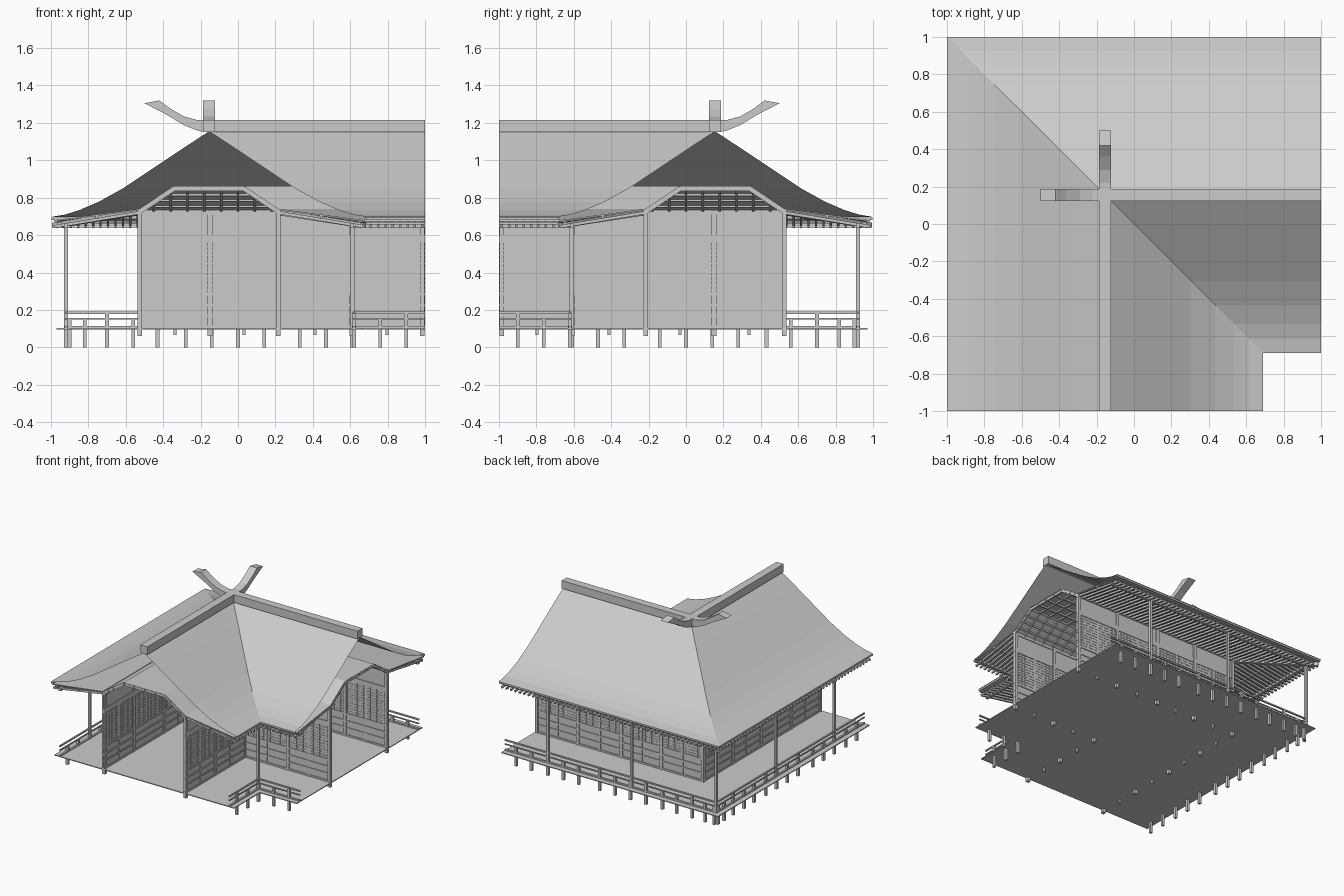
import bpy, bmesh
from mathutils import Vector

if "Cube" in bpy.data.objects:
    bpy.data.objects.remove(bpy.data.objects["Cube"])

# The building is an L-shaped corner, symmetric about the diagonal:
# (u, v, z) lies on one wing and (-v, -u, z) is its twin on the other wing.

def finish(bm, name, solid=True):
    if solid:
        bmesh.ops.recalc_face_normals(bm, faces=bm.faces)
    me = bpy.data.meshes.new(name)
    bm.to_mesh(me)
    bm.free()
    ob = bpy.data.objects.new(name, me)
    bpy.context.collection.objects.link(ob)
    return ob

def sweep(bm, prof, closed=True, end=1.0):
    """Run a (u, z) profile around the mitred corner."""
    rows = [[bm.verts.new(p) for p in ((u, -end, z), (u, -u, z), (end, -u, z))] for u, z in prof]
    n = len(rows)
    for i in range(n if closed else n - 1):
        a, b = rows[i], rows[(i + 1) % n]
        for k in (0, 1):
            bm.faces.new((a[k], b[k], b[k + 1], a[k + 1]))
    if closed:
        for k in (0, 2):
            bm.faces.new([r[k] for r in rows])

def bar(bm, u, z, w, h, end=1.0):
    sweep(bm, [(u - w/2, z - h/2), (u + w/2, z - h/2), (u + w/2, z + h/2), (u - w/2, z + h/2)], end=end)

def beam(bm, p, q, w, h, twin=True):
    """Rectangular stick from p to q, with its twin on the other wing."""
    p, q = Vector(p), Vector(q)
    d = (q - p).normalized()
    side = d.cross(Vector((0, 0, 1)))
    side = side.normalized() if side.length > 1e-4 else Vector((1, 0, 0))
    up = side.cross(d)
    corners = [(-1, -1), (1, -1), (1, 1), (-1, 1)]
    pts = [[e + side*w/2*a + up*h/2*b for a, b in corners] for e in (p, q)]
    for mirrored in ((0, 1) if twin else (0,)):
        r = [[bm.verts.new((-c.y, -c.x, c.z) if mirrored else c) for c in ring] for ring in pts]
        for i in range(4):
            j = (i + 1) % 4
            bm.faces.new((r[0][i], r[0][j], r[1][j], r[1][i]))
        bm.faces.new(r[0])
        bm.faces.new(r[1])

def clipped(bm, a, b, v, w, h):
    """Beam across a wing from (u, z) a to b, cut at the mitre u = -v."""
    (u0, z0), (u1, z1) = a, b
    lim = min(u1, -v)
    if lim - u0 > 0.01:
        t = (lim - u0) / (u1 - u0)
        beam(bm, (u0, v, z0), (lim, v, z0 + (z1 - z0)*t), w, h)

def steps(a, b, d):
    n = round((b - a) / d)
    return [a + (b - a)*i/n for i in range(n + 1)]

MID = -0.155

# Curved roof sheet, open at both wing ends
half = [(.845, .697), (.77, .71), (.69, .735), (.59, .778), (.46, .85), (.3, .957), (.15, 1.057), (0, 1.155)]
roof = [(MID - d, z) for d, z in half] + [(MID + d, z) for d, z in half[-2::-1]]
bm = bmesh.new()
sweep(bm, roof, closed=False)
bmesh.ops.reverse_faces(bm, faces=[f for f in bm.faces if f.normal.z < 0])
for f in bm.faces:
    f.normal_update()
    if f.normal.z < 0:
        f.normal_flip()
finish(bm, "roof", False)

# Ridge cap
bm = bmesh.new()
bar(bm, MID, 1.183, .065, .065)
finish(bm, "ridge_cap")

# Upswept ridge horns
horn = [(-.185, 1.152), (-.22, 1.16), (-.29, 1.188), (-.38, 1.243), (-.50, 1.305), (-.42, 1.32),
        (-.36, 1.275), (-.29, 1.235), (-.22, 1.216), (-.185, 1.215)]
bm = bmesh.new()
for twin in (0, 1):
    sides = []
    for v in (.122, .187):
        sides.append([bm.verts.new((-v, -u, z) if twin else (u, v, z)) for u, z in horn])
    a, b = sides
    bm.faces.new(a)
    bm.faces.new(b)
    for i in range(len(horn)):
        j = (i + 1) % len(horn)
        bm.faces.new((a[i], a[j], b[j], b[i]))
finish(bm, "ridge_horns")

# Eaves: boards, edge strips, purlins and rafters on outer and inner sides
boards, strips, rafters = bmesh.new(), bmesh.new(), bmesh.new()
for s in (-1, 1):
    e, w = MID + s*.83, MID + s*.375
    sweep(boards, [(e, .68), (w, .74), (w, .732), (e, .672)])
    bar(strips, MID + s*.835, .687, .015, .014)
    bar(strips, MID + s*.80, .664, .02, .012)
    bar(strips, MID + s*.765, .652, .022, .024)
    bar(strips, MID + s*.60, .694, .014, .014)
    lo, hi = (e, .645), (w, .72)
    ends = (lo, hi) if s < 0 else (hi, lo)
    for v in steps(-.985, .975 if s < 0 else -.24, .04):
        clipped(rafters, *ends, v, .013, .016)
    beam(rafters, (e, -e, .652), (w, -w, .722), .025, .03, twin=False)
finish(boards, "eave_boards")
finish(strips, "eave_beams")
finish(rafters, "eave_rafters")

# Coved ceiling with its rib lattice
cove = [(-.53, .735), (-.34, .862), (.03, .862), (.22, .735)]
bm = bmesh.new()
sweep(bm, cove + [(u, z - .005) for u, z in cove[::-1]])
finish(bm, "ceiling")
bm = bmesh.new()
for v in steps(-.99, .45, .09):
    size = .026 if v < -.98 else .012
    for a, b in zip(cove, cove[1:]):
        clipped(bm, (a[0], a[1] - .012), (b[0], b[1] - .012), v, .012, size)
for t in (.25, .5, .75):
    for a, b in ((cove[0], cove[1]), (cove[3], cove[2])):
        bar(bm, a[0] + (b[0] - a[0])*t, a[1] + (b[1] - a[1])*t - .014, .01, .012)
for u in (-.34, -.25, -.155, -.06, .03):
    bar(bm, u, .85, .012, .014)
finish(bm, "ceiling_ribs")

# Walls: panels, rails, lattice and posts
panels, rails, lattice, posts = (bmesh.new() for _ in range(4))
for u, stops in ((-.525, [.525, .15, -.215, -.61, -.985]), (.215, [-.215, -.61, -.985])):
    bar(panels, u, .415, .008, .63)
    for z, h in ((.108, .016), (.17, .01), (.225, .014), (.285, .014), (.58, .04), (.722, .025)):
        bar(rails, u, z, .02, h)
    for z in steps(.31, .54, .023):
        bar(lattice, u, z, .013, .005)
    for v in steps(-.985, -u - .02, .03):
        beam(lattice, (u, v, .285), (u, v, .56), .013, .005)
    for v in stops:
        beam(posts, (u, v, .062), (u, v, .735), .026, .026, twin=v != -u)
    for a, b in zip(stops, stops[1:]):
        v = (a + b) / 2
        beam(posts, (u, v, .065), (u, v, .57), .016, .016)
finish(panels, "wall_panels")
finish(rails, "wall_rails")
finish(lattice, "wall_lattice")
finish(posts, "wall_posts")

# Floor deck
bm = bmesh.new()
sweep(bm, [(-.97, .096), (.665, .096), (.665, .103), (-.97, .103)])
finish(bm, "floor")

# Veranda columns under the eaves
bm = bmesh.new()
for u, vs in ((-.92, (.92, .15, -.61)), (.612, (-.612,))):
    for v in vs:
        beam(bm, (u, v, .1), (u, v, .655), .02, .02, twin=v != -u)
finish(bm, "veranda_columns")

# Railing and the stubs that carry the veranda
stubs, rail = bmesh.new(), bmesh.new()
outer = [.90, .82, .70, .56, .43, .28, .14, 0, -.14, -.33, -.47, -.61, -.76, -.90]
for u, vs in ((-.92, outer), (.62, [-.62, -.76, -.90])):
    bar(rail, u, .185, .012, .011)
    bar(rail, u, .152, .010, .008)
    bar(rail, u, .108, .016, .010)
    for i, v in enumerate(vs):
        beam(stubs, (u, v, 0), (u, v, .185 if i % 3 == 2 else .152), .02, .02, twin=v != -u)
finish(stubs, "veranda_stubs")
finish(rail, "railing")
